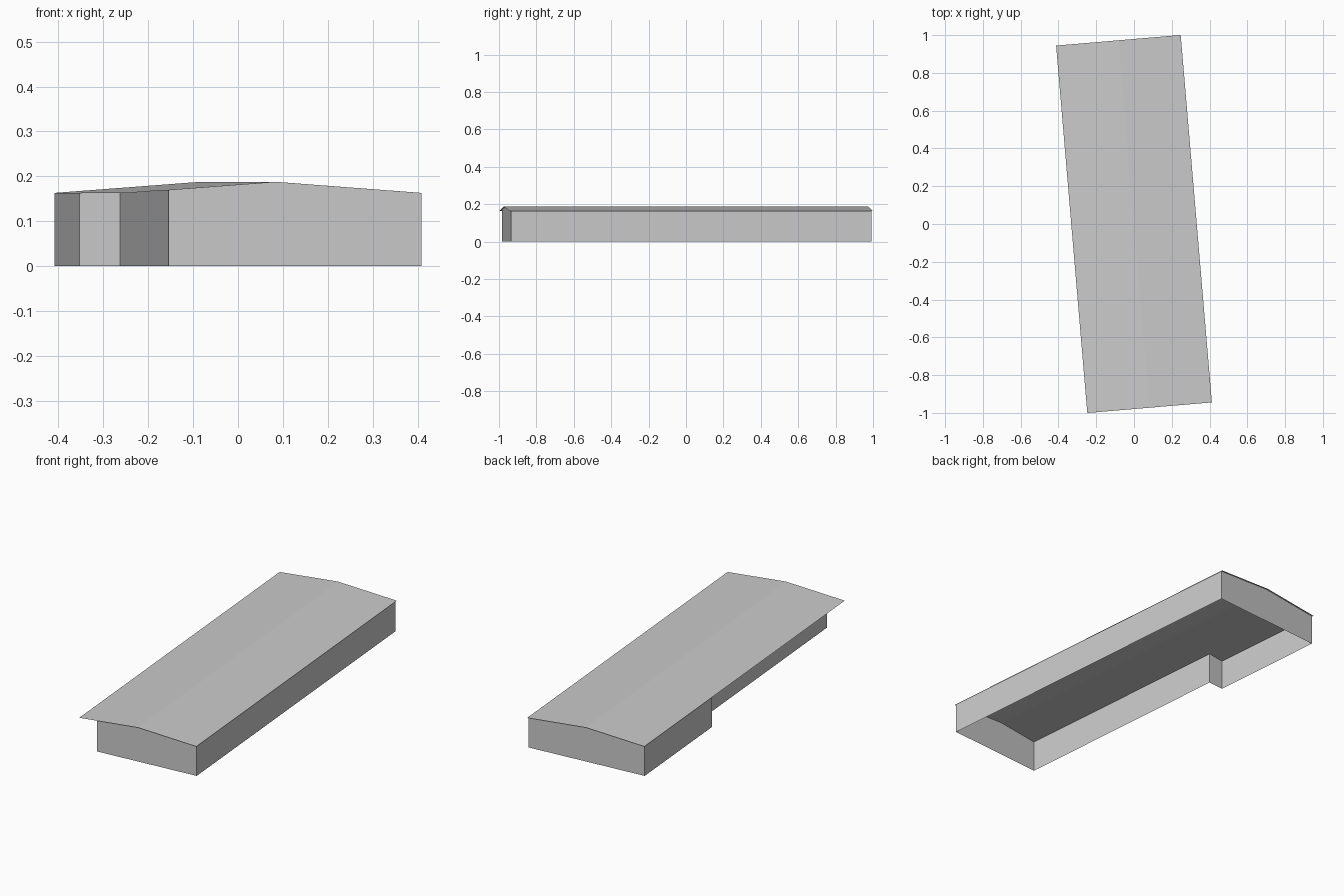
import bpy
import math

if "Cube" in bpy.data.objects:
    bpy.data.objects.remove(bpy.data.objects["Cube"])

ANGLE = math.radians(4.85)          # the building is turned slightly about z
HALF_W, HALF_L = 0.331, 0.976       # roof half width and half length
EAVE, RIDGE = 0.163, 0.188


def roof_height(u):
    return RIDGE - (RIDGE - EAVE) * abs(u) / HALF_W


def make_part(name, verts, faces):
    mesh = bpy.data.meshes.new(name)
    mesh.from_pydata(verts, [], faces)
    mesh.update()
    obj = bpy.data.objects.new(name, mesh)
    bpy.context.collection.objects.link(obj)
    obj.rotation_euler.z = ANGLE
    return obj


# Walls: open-bottomed outline with a recess at the front left,
# tops follow the roof so the ends close as gables
outline = [(-0.237, -0.967), (0, -0.967), (0.328, -0.967),
           (0.328, 0.967), (0, 0.967), (-0.328, 0.967),
           (-0.328, 0.313), (-0.237, 0.313)]
n = len(outline)
verts = [(u, v, 0) for u, v in outline]
verts += [(u, v, roof_height(u)) for u, v in outline]
make_part("walls", verts,
          [(i, (i + 1) % n, (i + 1) % n + n, i + n) for i in range(n)])

# Roof: two thin slopes meeting at the lengthwise ridge
profile = [-HALF_W, 0, HALF_W]
verts = [(u, v, roof_height(u)) for v in (-HALF_L, HALF_L) for u in profile]
make_part("roof", verts, [(0, 1, 4, 3), (1, 2, 5, 4)])
